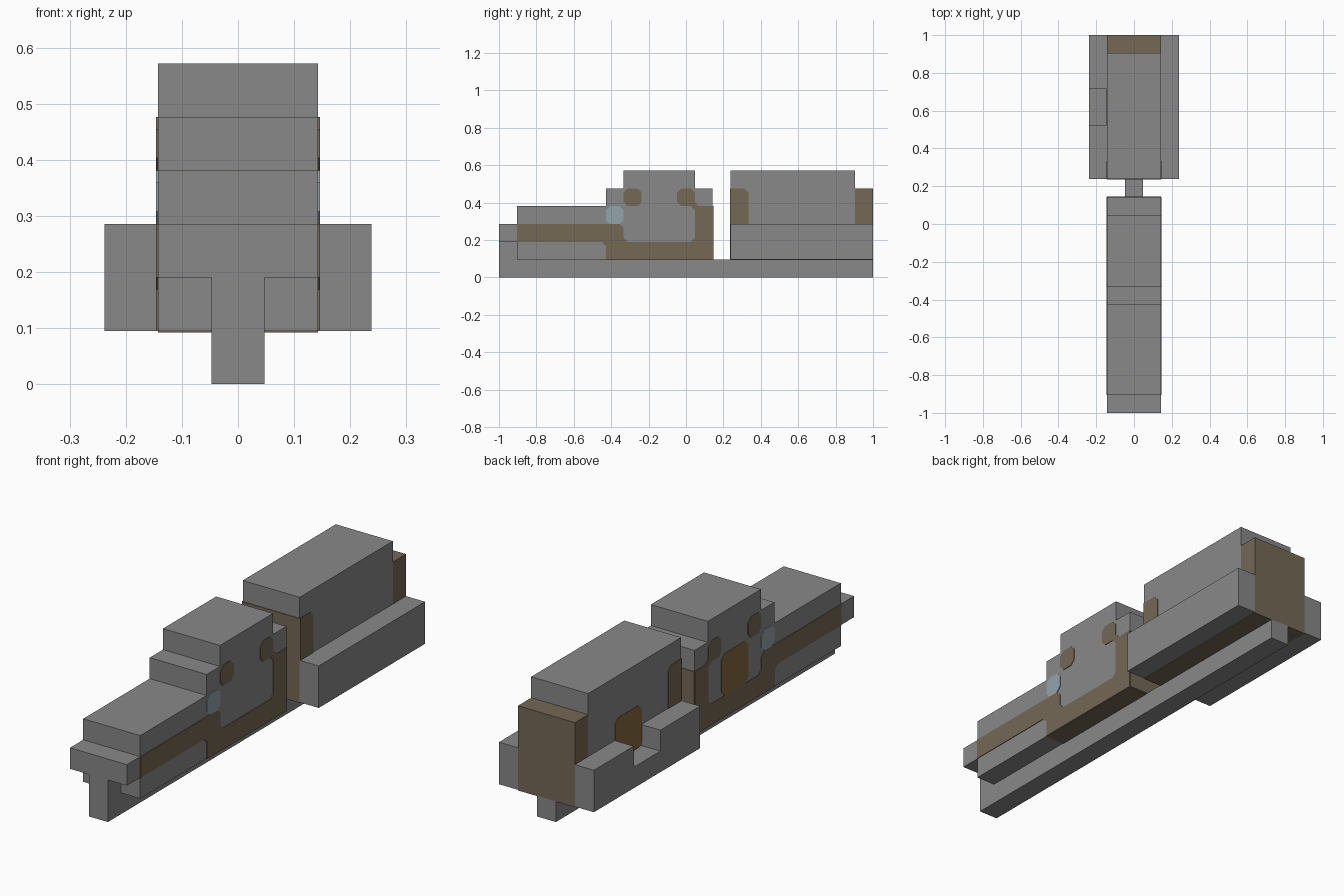
import bpy
import bmesh
from mathutils import Vector

cube = bpy.data.objects.get("Cube")
if cube:
    bpy.data.objects.remove(cube, do_unlink=True)

U = 2 / 21       # one building block
T = 0.03         # paint plate thickness, in blocks
C = 0.23         # cut of a painted corner, in blocks


def material(name, rgb):
    m = bpy.data.materials.new(name)
    m.use_nodes = True
    m.diffuse_color = (*rgb, 1)
    bsdf = m.node_tree.nodes["Principled BSDF"]
    bsdf.inputs["Base Color"].default_value = (*rgb, 1)
    bsdf.inputs["Roughness"].default_value = 0.9
    return m


GREY = material("grey", (0.246, 0.246, 0.246))
BROWN = material("brown", (0.174, 0.138, 0.091))
BLUE = material("pale blue", (0.296, 0.371, 0.413))
DOOR = material("door brown", (0.231, 0.141, 0.051))


def cut_corners(points):
    """Replace each point marked with a third value by a 45 degree cut."""
    out = []
    for i, p in enumerate(points):
        here = Vector(p[:2])
        if len(p) == 2:
            out.append(here)
            continue
        for other in (points[i - 1], points[(i + 1) % len(points)]):
            out.append(here + (Vector(other[:2]) - here).normalized() * C)
    return out


def prism(name, points, x0, x1, mat):
    """Extrude a (y, z) profile, in blocks, from x0 to x1."""
    bm = bmesh.new()
    verts = [bm.verts.new((x0 * U, (p.x - 10.5) * U, p.y * U))
             for p in cut_corners(points)]
    face = bm.faces.new(verts)
    ext = bmesh.ops.extrude_face_region(bm, geom=[face])
    moved = [g for g in ext["geom"] if isinstance(g, bmesh.types.BMVert)]
    bmesh.ops.translate(bm, verts=moved, vec=((x1 - x0) * U, 0, 0))
    bmesh.ops.recalc_face_normals(bm, faces=bm.faces)
    mesh = bpy.data.meshes.new(name)
    bm.to_mesh(mesh)
    bm.free()
    mesh.materials.append(mat)
    obj = bpy.data.objects.new(name, mesh)
    bpy.context.collection.objects.link(obj)
    return obj


def rect(y0, y1, z0, z1):
    return [(y0, z0), (y1, z0), (y1, z1), (y0, z1)]


def octagon(y0, y1, z0, z1):
    return [(y, z, 1) for y, z in rect(y0, y1, z0, z1)]


def side_plate(name, points, mat, sides=(-1, 1)):
    for s in sides:
        label = name + ("_left" if s > 0 else "_right")
        prism(label, points, s * 1.5, s * (1.5 + T), mat)


# Central rail with an upright front end
prism("rail", [(0, 0), (21, 0), (21, 1), (1, 1), (1, 2), (0, 2)], -0.5, 0.5, GREY)

# Front car: stepped silhouette
prism("front_car", [(0, 2), (1, 2), (1, 1), (12, 1), (12, 5), (11, 5), (11, 6),
                    (7, 6), (7, 5), (6, 5), (6, 4), (1, 4), (1, 3), (0, 3)],
      -1.5, 1.5, GREY)

# Rear car: body, end block and side tanks (the right one is notched)
prism("rear_car", rect(13, 20, 1, 6), -1.5, 1.5, GREY)
prism("rear_end_block", rect(20, 21, 1, 5), -1.5, 1.5, BROWN)
prism("side_box_left", rect(13, 21, 1, 3), 1.5, 2.5, GREY)
prism("side_box_right", [(13, 1), (21, 1), (21, 3), (18, 3), (18, 2), (16, 2),
                         (16, 3), (13, 3)], -2.5, -1.5, GREY)

# Painted trim on both sides of the cars
side_plate("front_trim", [
    (1, 2), (6, 2, 1), (6, 1), (12, 1), (12, 4), (11 + C, 4), (11, 4 + C),
    (11, 5, 1), (10, 5, 1), (10, 4, 1), (11 - C, 4), (11, 4 - C),
    (11, 2, 1), (7, 2, 1), (7, 3, 1), (1, 3)], BROWN)
side_plate("cab_window", octagon(6, 7, 3, 4), BLUE)
side_plate("front_vent", octagon(7, 8, 4, 5), BROWN)
side_plate("rear_trim", [(13, 3), (14, 3), (14, 5, 1), (13, 5)], BROWN)

# Doors on the right side only
side_plate("front_door", octagon(8, 10, 2, 4), DOOR, sides=(-1,))
side_plate("rear_door", octagon(16, 18, 2, 4), DOOR, sides=(-1,))

# Facing ends of the two cars
prism("front_car_end", rect(12, 12 + T, 1, 4), -1.5, 1.5, BROWN)
prism("rear_car_end", rect(13 - T, 13, 1, 5), -1.5, 1.5, BROWN)

# Undersides
prism("front_underside", rect(6, 12, 1 - T, 1), -1.5, 1.5, BROWN)
prism("rear_underside", rect(13, 21, 1 - T, 1), -1.5, 1.5, BROWN)
